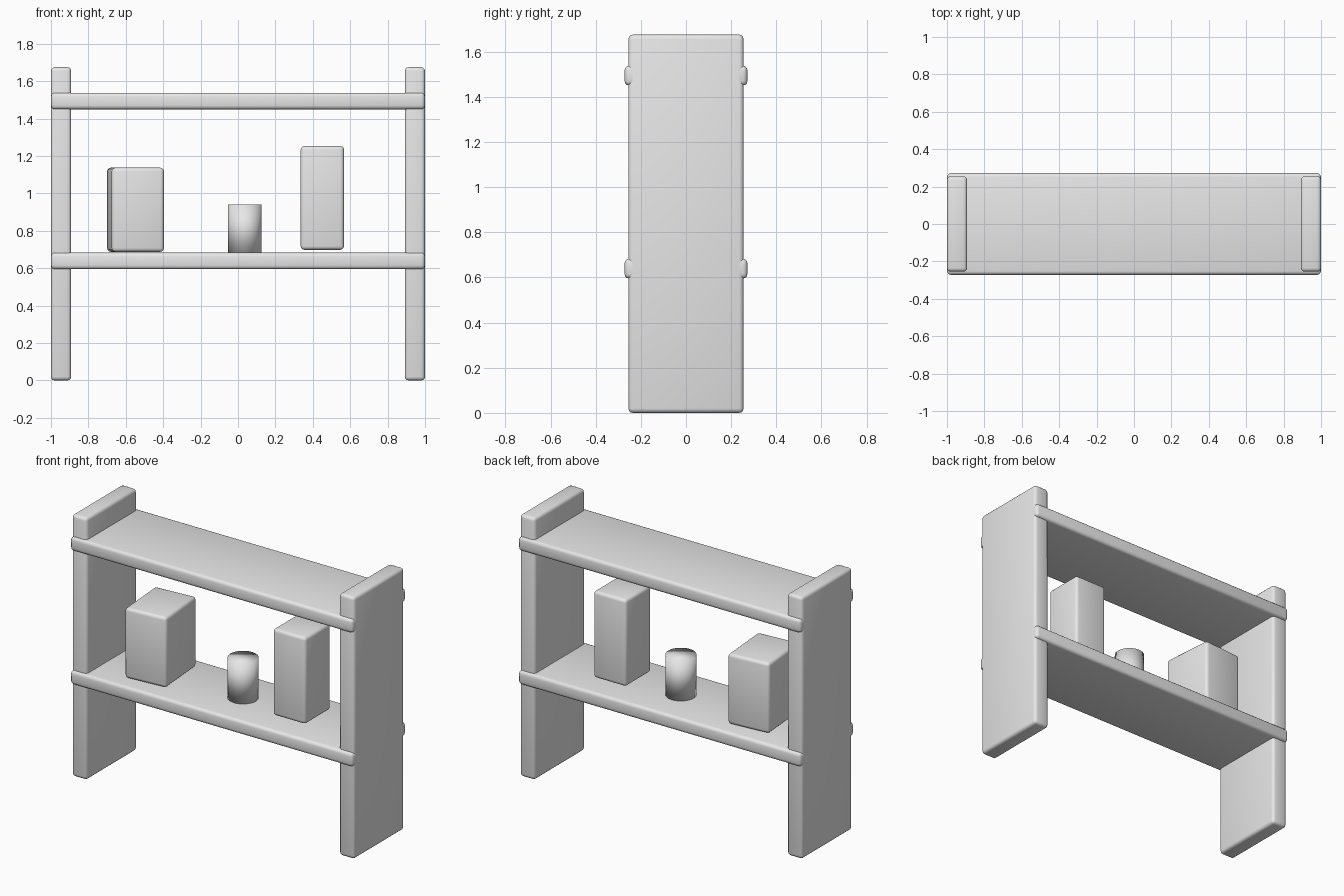
import bpy

if "Cube" in bpy.data.objects:
    bpy.data.objects.remove(bpy.data.objects["Cube"])

grey = bpy.data.materials.new("plain grey")
grey.diffuse_color = (0.8, 0.8, 0.8, 1)
grey.use_nodes = True
grey.node_tree.nodes["Principled BSDF"].inputs["Base Color"].default_value = grey.diffuse_color


def finish(name):
    ob = bpy.context.object
    ob.name = name
    ob.data.materials.append(grey)
    bpy.ops.object.shade_smooth()
    return ob


def rounded_box(name, size, centre, turn=0.0, radius=0.02):
    bpy.ops.mesh.primitive_cube_add(size=1, location=centre)
    bpy.context.object.scale = size
    bpy.ops.object.transform_apply(location=False, rotation=False, scale=True)
    ob = finish(name)
    ob.rotation_euler.z = turn
    bev = ob.modifiers.new("rounded edges", 'BEVEL')
    bev.width = radius
    bev.segments = 3
    return ob


# side panels
for name, s in (("left_side_panel", -1), ("right_side_panel", 1)):
    rounded_box(name, (0.108, 0.51, 1.675), (s * 0.946, 0, 0.8375))

# shelves, slightly deeper than the panels
for name, z in (("lower_shelf", 0.639), ("upper_shelf", 1.494)):
    rounded_box(name, (1.999, 0.544, 0.088), (0, 0, z))

# boxes standing on the lower shelf
rounded_box("wide_box", (0.28, 0.35, 0.45), (-0.548, 0, 0.913), turn=0.08)
rounded_box("tall_box", (0.232, 0.26, 0.555), (0.451, 0, 0.976))

# cup between the boxes
bpy.ops.mesh.primitive_cylinder_add(vertices=32, radius=0.09, depth=0.26,
                                    location=(0.036, 0, 0.81))
finish("cup")
